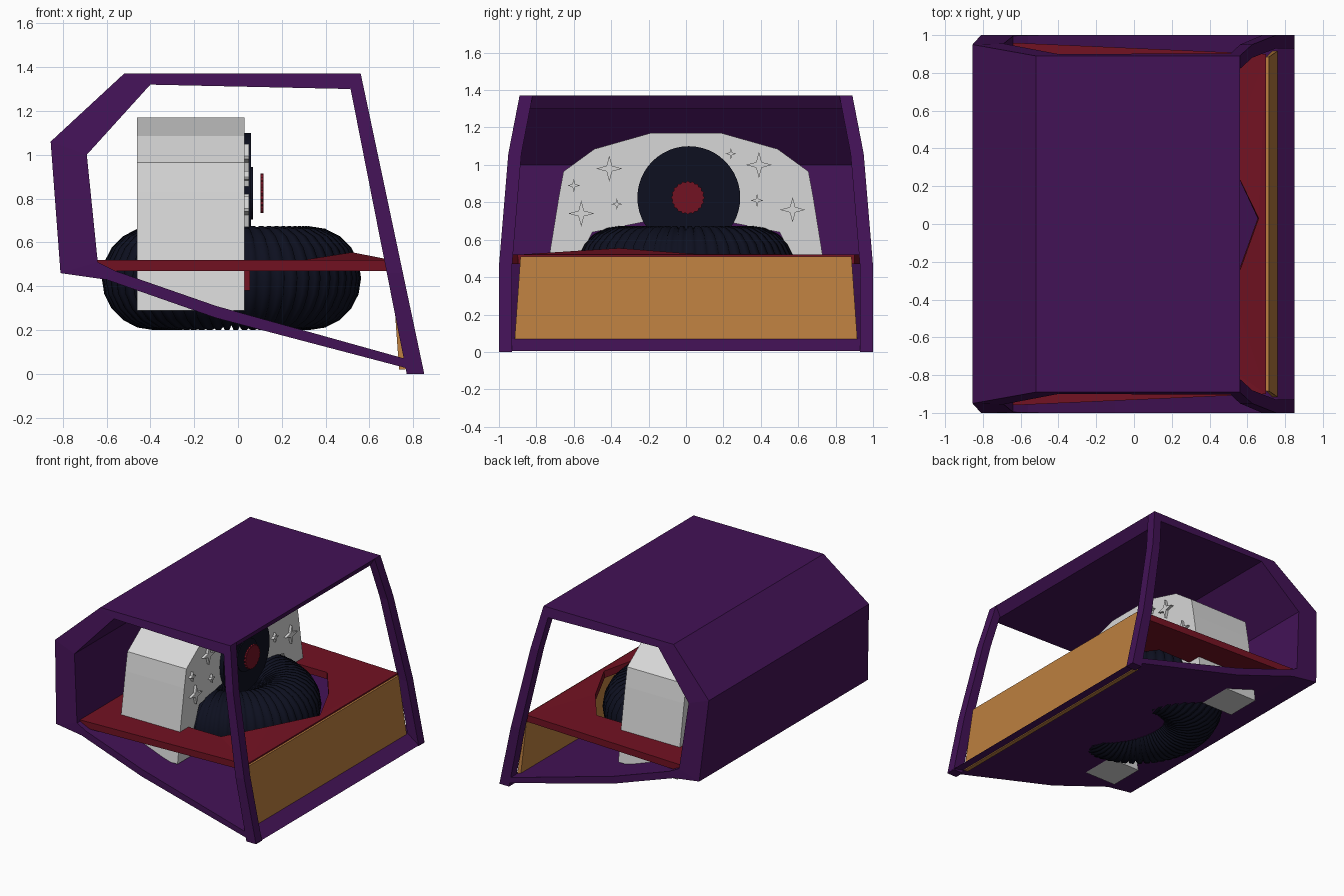
import bpy, bmesh, math
from mathutils import Vector

cube = bpy.data.objects.get("Cube")
if cube:
    bpy.data.objects.remove(cube, do_unlink=True)


def material(name, rgb):
    m = bpy.data.materials.new(name)
    m.use_nodes = True
    m.diffuse_color = (*rgb, 1)
    m.node_tree.nodes["Principled BSDF"].inputs["Base Color"].default_value = (*rgb, 1)
    return m


PURPLE = material("deep purple", (0.055, 0.006, 0.092))
WHITE = material("off white", (0.68, 0.68, 0.68))
NAVY = material("dark navy", (0.004, 0.005, 0.014))
RED = material("dark red", (0.17, 0.006, 0.016))
ORANGE = material("tan orange", (0.5, 0.21, 0.05))


def finish(name, bm, mat, smooth=False, recalc=True):
    if recalc:
        bmesh.ops.recalc_face_normals(bm, faces=bm.faces)
    for f in bm.faces:
        f.smooth = smooth
    mesh = bpy.data.meshes.new(name)
    bm.to_mesh(mesh)
    bm.free()
    mesh.materials.append(mat)
    ob = bpy.data.objects.new(name, mesh)
    bpy.context.collection.objects.link(ob)
    return ob


def band(name, outer, inner, place, mat):
    """Thick open strip: outer and inner paths, each placed at two ends."""
    bm = bmesh.new()
    rows = [[bm.verts.new(place(p, s)) for p in path]
            for path, s in ((outer, 1), (inner, 1), (inner, -1), (outer, -1))]
    for i in range(len(outer) - 1):
        for k in range(4):
            a, b = rows[k], rows[(k + 1) % 4]
            bm.faces.new((a[i], a[i + 1], b[i + 1], b[i]))
    for i in (0, -1):
        bm.faces.new([r[i] for r in rows])
    return finish(name, bm, mat)


def plate(name, outline, x0, x1, mat):
    """Flat shape in the y-z plane, thickened along x."""
    bm = bmesh.new()
    a = [bm.verts.new((x0, y, z)) for y, z in outline]
    b = [bm.verts.new((x1, y, z)) for y, z in outline]
    n = len(outline)
    bm.faces.new(a)
    bm.faces.new(b)
    for i in range(n):
        bm.faces.new((a[i], a[(i + 1) % n], b[(i + 1) % n], b[i]))
    return finish(name, bm, mat)


def radial(cy, cz, radii, n):
    """Outline round a centre, cycling through the radii."""
    pts = []
    for i in range(n):
        a, r = math.tau * i / n, radii[i % len(radii)]
        pts.append((cy + r * math.cos(a), cz + r * math.sin(a)))
    return pts


def end_y(z):
    """Half length of the shell, tapering towards the roof."""
    if z < 0.46:
        return 1.0
    if z < 1.06:
        return 1.0 - 0.05 * (z - 0.46) / 0.6
    return 0.95 - 0.06 * (z - 1.06) / 0.31


# Shell: roof, slanted shoulder, back wall and floor
shell_out = [(.56, 1.37), (-.52, 1.37), (-.855, 1.06), (-.81, .46),
             (-.6, .43), (-.1, .255), (.85, .005)]
shell_in = [(.51, 1.30), (-.40, 1.32), (-.69, 1.0), (-.64, .51),
            (-.56, .47), (-.1, .31), (.76, .07)]
band("shell", shell_out, shell_in,
     lambda p, s: (p[0], s * end_y(p[1]), p[1]), PURPLE)

# Corner pillars at the open side
heights = (1.37, 1.06, .46, 0)
pillar_out = [(.56 + .29 * (1.37 - z) / 1.37, z) for z in heights]
pillar_in = [(.50 + .27 * (1.37 - z) / 1.37, z) for z in heights]
for side, label in ((-1, "right"), (1, "left")):
    band(label + "_pillar", pillar_out, pillar_in,
         lambda p, s: (p[0], side * (end_y(p[1]) - (.07 if s < 0 else 0)), p[1]), PURPLE)

# Table with a faceted opening, slightly lifted at one corner
bm = bmesh.new()
rim = [(-.65, -.96, .52), (.70, -.9, .52), (.70, .9, .52), (-.65, .96, .52)]
hole = [(.66, .03, .525), (.5, .36, .52), (.3, .63, .52), (-.45, .63, .52), (-.63, .3, .52),
        (-.63, -.3, .52), (-.45, -.63, .52), (.3, -.63, .52), (.52, -.36, .555)]
for loop in (rim, hole):
    vs = [bm.verts.new(p) for p in loop]
    for i, v in enumerate(vs):
        bm.edges.new((v, vs[(i + 1) % len(vs)]))
bmesh.ops.triangle_fill(bm, edges=bm.edges[:], use_beauty=True, normal=Vector((0, 0, 1)))
for f in bm.faces:
    f.normal_update()
    if f.normal.z < 0:
        f.normal_flip()
table = finish("table", bm, RED, recalc=False)
solid = table.modifiers.new("thickness", 'SOLIDIFY')
solid.thickness = 0.05
solid.offset = -1

# Front panel below the table
band("front_panel", [(.715, .51), (.765, .02)], [(.70, .51), (.735, .02)],
     lambda p, s: (p[0], s * (.885 + .07 * (.51 - p[1])), p[1]), ORANGE)

# Arched backrest
half_out = [(.76, .29), (.73, .52), (.68, .83), (.655, .965), (.49, 1.085), (.19, 1.17)]
half_in = [(.5, .29), (.55, .52), (.52, .6), (.5, .64), (.4, .66), (.2, .70)]


def mirrored(half):
    return half + [(-y, z) for y, z in reversed(half)]


band("backrest", mirrored(half_out), mirrored(half_in),
     lambda p, s: (-.215 + s * .245, p[0], p[1]), WHITE)

# Four-pointed stars on the backrest
stars = [(-.41, .98, .07), (-.56, .74, .07), (-.6, .89, .035), (-.37, .79, .03),
         (.24, 1.06, .03), (.39, 1.0, .07), (.38, .81, .035), (.57, .76, .068)]
for i, (y, z, r) in enumerate(stars):
    plate(f"star_{i + 1}", radial(y, z, (r, r * .3), 8), .025, .05, WHITE)

# Ribbed ring cushion
bm = bmesh.new()
ribs, steps, sides = 56, 4, 20
n = ribs * steps
rings = []
for i in range(n):
    a = math.tau * i / n
    r = .215 if i % steps == 0 else .237
    ring = []
    for j in range(sides):
        b = math.tau * j / sides
        d = .355 + r * math.cos(b)
        ring.append(bm.verts.new((-.03 + d * math.cos(a), d * math.sin(a), .437 + r * math.sin(b))))
    rings.append(ring)
for i in range(n):
    a, b = rings[i], rings[(i + 1) % n]
    for j in range(sides):
        k = (j + 1) % sides
        bm.faces.new((a[j], b[j], b[k], a[k]))
finish("ring_cushion", bm, NAVY, smooth=True)

# Round headrest disc with a floating red hub
plate("headrest_disc", radial(.015, .825, (.275,), 48), .03, .06, NAVY)
plate("headrest_dome", radial(.015, .825, (.12,), 32), .06, .068, NAVY)
plate("headrest_hub", radial(.01, .825, (.09, .082), 40), .103, .117, RED)

# Small trim beside the cushion
plate("cushion_trim", [(-.6, .38), (-.4, .38), (-.4, .48), (-.6, .48)], .03, .055, RED)
